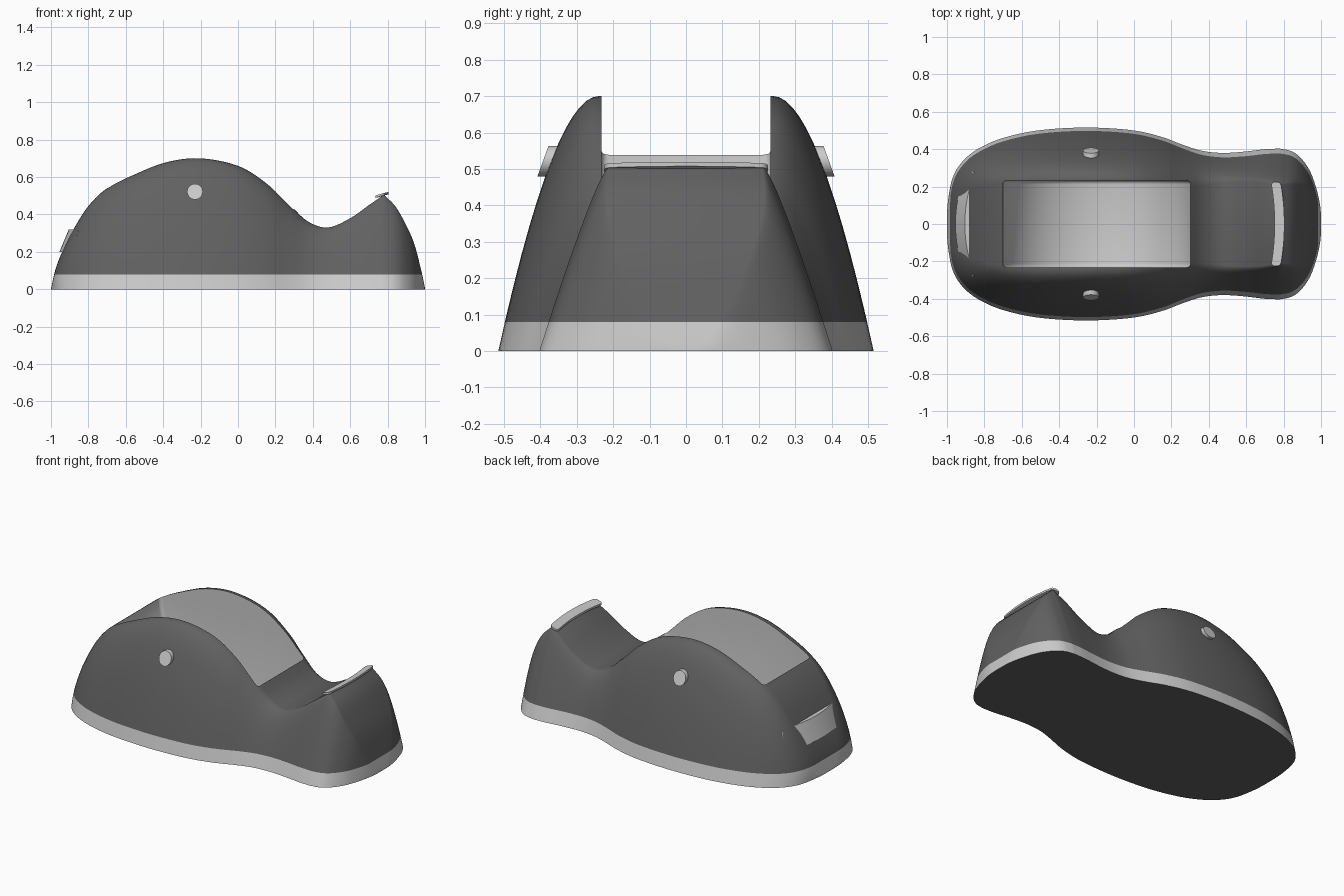
import bpy, bmesh, math
from mathutils import Vector

if "Cube" in bpy.data.objects:
    bpy.data.objects.remove(bpy.data.objects["Cube"])


def material(name, v):
    m = bpy.data.materials.new(name)
    m.diffuse_color = (v, v, v, 1)
    m.use_nodes = True
    m.node_tree.nodes["Principled BSDF"].inputs["Base Color"].default_value = m.diffuse_color
    return m


DARK, LIGHT = material("dark_grey", 0.12), material("light_grey", 0.6)


def make(name, bm, *mats):
    bmesh.ops.recalc_face_normals(bm, faces=bm.faces)
    me = bpy.data.meshes.new(name)
    bm.to_mesh(me)
    bm.free()
    for m in mats:
        me.materials.append(m)
    ob = bpy.data.objects.new(name, me)
    bpy.context.collection.objects.link(ob)
    return ob


def smooth(ob, angle=35):
    bpy.ops.object.select_all(action='DESELECT')
    ob.select_set(True)
    bpy.context.view_layer.objects.active = ob
    bpy.ops.object.shade_smooth_by_angle(angle=math.radians(angle))


def loft(sections):
    """Skin closed rings of equal length and cap both ends."""
    bm = bmesh.new()
    rings = [[bm.verts.new(p) for p in s] for s in sections]
    n = len(rings[0])
    for a, b in zip(rings, rings[1:]):
        for i in range(n):
            j = (i + 1) % n
            bm.faces.new((a[i], a[j], b[j], b[i]))
    bm.faces.new(rings[0])
    bm.faces.new(rings[-1])
    return bm


def spline(keys, steps=5):
    k = [Vector(p) for p in keys]
    k = [2 * k[0] - k[1]] + k + [2 * k[-1] - k[-2]]
    out = []
    for a, b, c, d in zip(k, k[1:], k[2:], k[3:]):
        for i in range(steps):
            t = i / steps
            out.append(0.5 * (2 * b + (c - a) * t + (2 * a - 5 * b + 4 * c - d) * t * t
                              + (3 * b - a - 3 * c + d) * t ** 3))
    return out + [k[-2]]


# Body stations: x, half width at the base, height
back = [(-1, .05, .001), (-.995, .12, .025), (-.975, .23, .11), (-.94, .305, .2),
        (-.88, .37, .32), (-.8, .42, .445), (-.7, .46, .54), (-.55, .495, .615),
        (-.38, .512, .68), (-.2, .515, .70), (0, .50, .66), (.15, .465, .57),
        (.27, .42, .46), (.37, .39, .365), (.48, .38, .33), (.6, .388, .38),
        (.7, .40, .45), (.78, .403, .505)]
front = [(.78, .403, .505), (.84, .39, .445), (.89, .355, .36), (.94, .285, .25),
         (.975, .19, .12), (.995, .1, .03), (1, .04, .001)]


def section(st):
    """Sloping wall curving into a flat top; crisper toward the cutter end."""
    x, w, h = st
    s = min(max((x - .1) / .65, 0), 1)
    s = s * s * (3 - 2 * s)
    c = w - (.22 + .10 * s) * h
    t = c - min(.122 - .09 * s, c * .5)
    half = []
    for i in range(15):
        u = i / 14
        half.append((x, (1 - u) ** 2 * w + 2 * u * (1 - u) * c + u * u * t,
                     h * (1 - (1 - u) ** 2)))
    return half + [(x, -y, z) for x, y, z in reversed(half)]


bm = loft([section(s) for s in spline(back) + spline(front)[1:]])
# Light band around the foot
bmesh.ops.bisect_plane(bm, geom=bm.verts[:] + bm.edges[:] + bm.faces[:],
                       plane_co=(0, 0, .08), plane_no=(0, 0, 1), dist=1e-5)
bmesh.ops.recalc_face_normals(bm, faces=bm.faces)
for f in bm.faces:
    f.material_index = int(f.calc_center_median().z < .08 and f.normal.z > -.9)
body = make("dispenser_body", bm, DARK, LIGHT)

# Roll well: round-bottomed slot cut from the hump
arc = [(-.19 + .512 * math.cos(a), .56 + .5 * math.sin(a))
       for a in (math.pi + math.pi * i / 40 for i in range(41))]
outline = arc + [(.322, .9), (-.702, .9)]
cutter = make("well_cutter", loft([[(x, y, z) for x, z in outline] for y in (-.232, .232)]), LIGHT)
cutter.hide_render = True
bev = cutter.modifiers.new("fillet", 'BEVEL')
bev.width, bev.segments = .02, 4
bev.limit_method, bev.angle_limit = 'ANGLE', math.radians(60)
cut = body.modifiers.new("well", 'BOOLEAN')
cut.operation, cut.solver, cut.object = 'DIFFERENCE', 'EXACT', cutter
cut.material_mode = 'TRANSFER'
bpy.context.view_layer.objects.active = body
bpy.ops.object.modifier_apply(modifier=cut.name)
bpy.data.objects.remove(cutter)
smooth(body)


def rounded_strip(name, half_len, half_w, radius, corners):
    """Strip along y with rounded ends; corners(y, w) gives one ring of four points."""
    a = [math.pi / 2 * i / 6 for i in range(7)]
    ends = [(half_len - radius + radius * math.sin(t), half_w - radius + radius * math.cos(t)) for t in a]
    n = 16
    mid = [((half_len - radius) * (2 * i / n - 1), half_w) for i in range(1, n)]
    rows = [(-y, w) for y, w in reversed(ends)] + mid + ends
    smooth(make(name, loft([corners(y, max(w, .002)) for y, w in rows]), LIGHT))


# Cutting blade on the front ridge, bowed forward
def blade(y, w):
    x = .778 - .02 * (y / .225) ** 2
    z = .512 - .004 * (y / .225) ** 2
    return [(x - w, y, z - .3 * w - .012), (x + w, y, z + .3 * w - .012),
            (x + w, y, z + .3 * w), (x - w, y, z - .3 * w)]


rounded_strip("cutting_blade", .225, .026, .02, blade)


# Grip strip wrapped round the back
def grip(y, w):
    def x(z):
        return -.955 + .42 * (z - .2) + .055 * (y / .28) ** 2
    lo, hi = .26 - w, .26 + w
    return [(x(lo), y, lo), (x(hi), y, hi), (x(hi) + .045, y, hi), (x(lo) + .045, y, lo)]


rounded_strip("back_grip", .28, .06, .03, grip)

# Axle buttons, with outer faces parallel to the sloping walls
for side, label in ((-1, "front"), (1, "rear")):
    rings = []
    for depth in (.07, 0):
        ring = []
        for i in range(32):
            a = 2 * math.pi * i / 32
            dz = .042 * math.sin(a)
            ring.append((-.23 + .042 * math.cos(a), side * (.393 - .36 * dz - depth), .522 + dz))
        rings.append(ring)
    smooth(make(label + "_axle_button", loft(rings), LIGHT))
